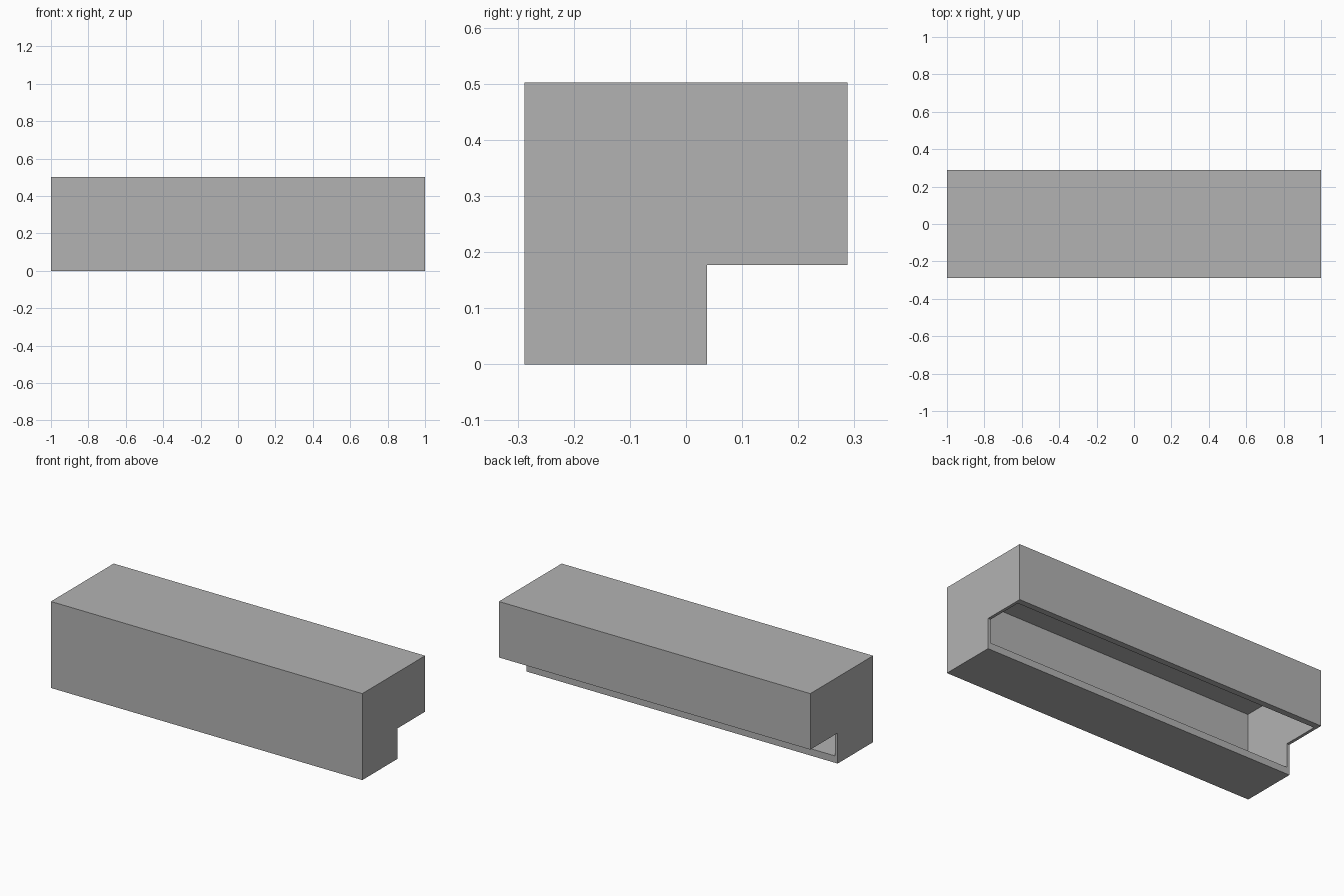
import bpy
import bmesh

cube = bpy.data.objects.get("Cube")
if cube:
    bpy.data.objects.remove(cube, do_unlink=True)

WALL = 0.017          # front, top and end thickness
FLOOR, BACK = 0.04, 0.036
Y, TOP = 0.288, 0.502
STEP_Y, STEP_Z = 0.037, 0.177

grey = bpy.data.materials.new("plain grey")
grey.use_nodes = True
grey.diffuse_color = (0.45, 0.45, 0.45, 1)
grey.node_tree.nodes["Principled BSDF"].inputs["Base Color"].default_value = grey.diffuse_color


def extrude_profile(name, profile, half_length):
    """Extrude a (y, z) profile along x, centred on x = 0."""
    bm = bmesh.new()
    face = bm.faces.new([bm.verts.new((-half_length, y, z)) for y, z in profile])
    result = bmesh.ops.extrude_face_region(bm, geom=[face])
    moved = [v for v in result["geom"] if isinstance(v, bmesh.types.BMVert)]
    bmesh.ops.translate(bm, verts=moved, vec=(2 * half_length, 0, 0))
    bmesh.ops.recalc_face_normals(bm, faces=bm.faces)
    mesh = bpy.data.meshes.new(name)
    bm.to_mesh(mesh)
    bm.free()
    mesh.materials.append(grey)
    obj = bpy.data.objects.new(name, mesh)
    bpy.context.collection.objects.link(obj)
    return obj


# Stepped outer housing
housing = extrude_profile("stepped_housing", [
    (-Y, 0), (STEP_Y, 0), (STEP_Y, STEP_Z),
    (Y, STEP_Z), (Y, TOP), (-Y, TOP)], 1)

# Box cavity, which breaks through the step and leaves lips around the opening
y0, y1, z0, z1 = -Y + WALL, Y - BACK, FLOOR, TOP - WALL
cavity = extrude_profile("cavity_cutter", [
    (y0, z0), (y1, z0), (y1, z1), (y0, z1)], 1 - WALL)
cavity.hide_render = True

cut = housing.modifiers.new("hollow", "BOOLEAN")
cut.operation = "DIFFERENCE"
cut.solver = "EXACT"
cut.object = cavity
bpy.context.view_layer.objects.active = housing
housing.select_set(True)
bpy.ops.object.modifier_apply(modifier=cut.name)
bpy.data.objects.remove(cavity, do_unlink=True)
